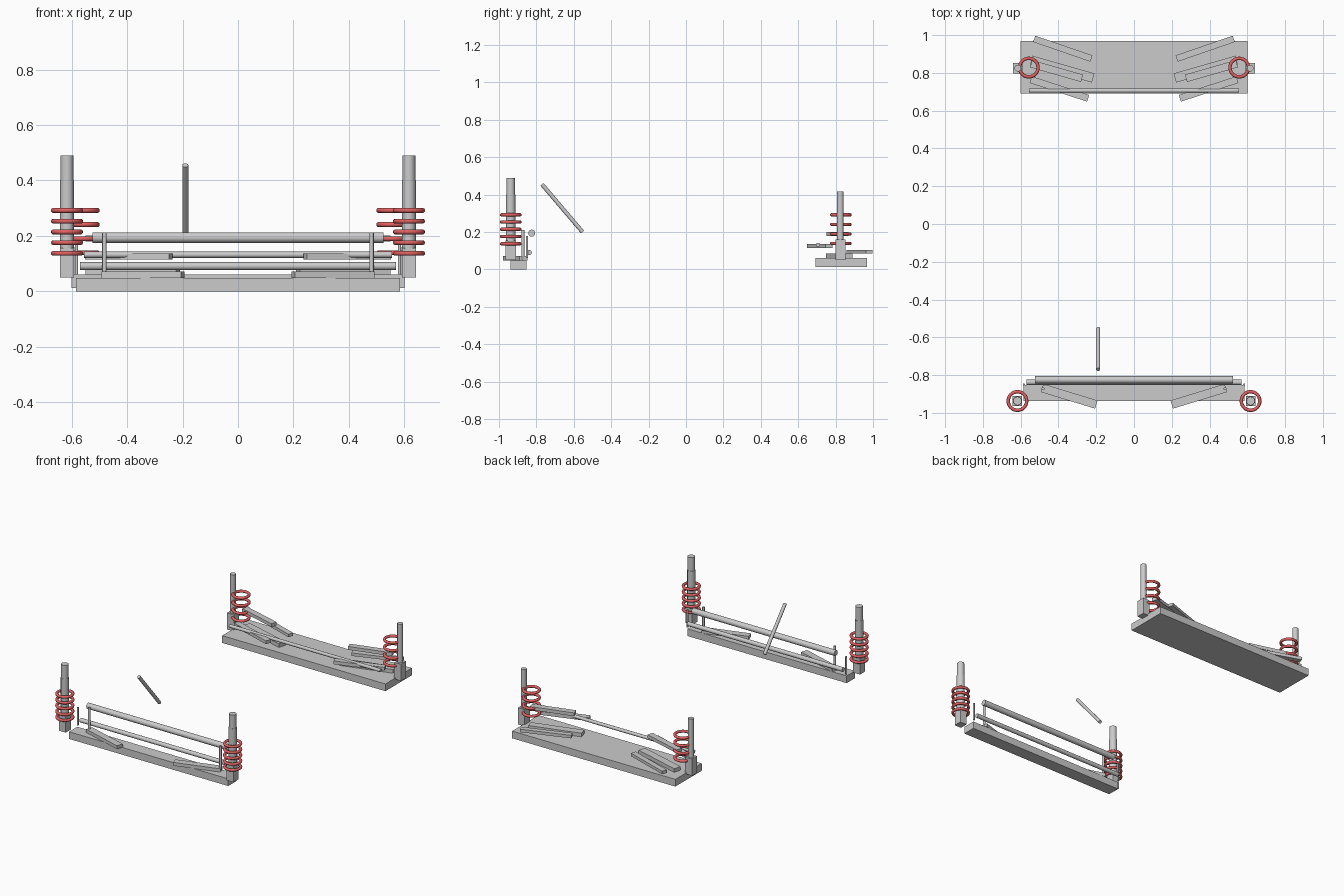
import bpy
from math import radians
from mathutils import Vector

if "Cube" in bpy.data.objects:
    bpy.data.objects.remove(bpy.data.objects["Cube"])

red = bpy.data.materials.new("spring_red")
red.diffuse_color = (0.75, 0.12, 0.12, 1)
red.use_nodes = True
red.node_tree.nodes["Principled BSDF"].inputs["Base Color"].default_value = red.diffuse_color


def box(name, centre, size, turn=0):
    bpy.ops.mesh.primitive_cube_add(size=1, location=centre, rotation=(0, 0, radians(turn)))
    ob = bpy.context.object
    ob.name = name
    ob.scale = size
    return ob


def rod(name, a, b, r, sides=12):
    a, b = Vector(a), Vector(b)
    d = b - a
    bpy.ops.mesh.primitive_cylinder_add(vertices=sides, radius=r, depth=d.length, location=(a + b) / 2)
    ob = bpy.context.object
    ob.name = name
    ob.rotation_euler = d.to_track_quat('Z', 'Y').to_euler()
    bpy.ops.object.shade_smooth_by_angle(angle=radians(35))
    return ob


def spring(name, x, y, z0, z1, count):
    # stack of separate rings
    for i in range(count):
        z = z0 + (z1 - z0) * i / (count - 1)
        bpy.ops.mesh.primitive_torus_add(location=(x, y, z), major_radius=0.049, minor_radius=0.009,
                                         major_segments=32, minor_segments=10)
        ob = bpy.context.object
        ob.name = f"{name}_ring_{i + 1}"
        ob.data.materials.append(red)
        bpy.ops.object.shade_smooth_by_angle(angle=radians(40))


# Subframe plates
box("front_subframe", (0, -0.895, 0.024), (1.17, 0.086, 0.048))
box("rear_subframe", (0, 0.83, 0.036), (1.2, 0.277, 0.048))

# Parts repeated on each side
for s, side in ((-1, "left"), (1, "right")):
    # Front strut, knuckle and spring
    box(f"front_knuckle_{side}", (s * 0.617, -0.937, 0.103), (0.05, 0.054, 0.106))
    rod(f"front_strut_body_{side}", (s * 0.617, -0.937, 0.15), (s * 0.617, -0.937, 0.40), 0.025)
    rod(f"front_strut_rod_{side}", (s * 0.617, -0.937, 0.39), (s * 0.617, -0.937, 0.49), 0.023)
    spring(f"front_spring_{side}", s * 0.617, -0.937, 0.137, 0.292, 5)

    # Front control arm and links
    box(f"front_lower_arm_{side}", (s * 0.343, -0.912, 0.06), (0.30, 0.045, 0.022), s * 17)
    rod(f"front_drop_link_{side}", (s * 0.482, -0.872, 0.05), (s * 0.482, -0.872, 0.212), 0.008)
    rod(f"tie_rod_link_{side}", (s * 0.583, -0.85, 0.06), (s * 0.583, -0.85, 0.178), 0.006)

    # Rear damper, knuckle and spring
    box(f"rear_knuckle_{side}", (s * 0.615, 0.825, 0.105), (0.05, 0.054, 0.11))
    rod(f"rear_damper_{side}", (s * 0.615, 0.825, 0.15), (s * 0.615, 0.825, 0.417), 0.018)
    spring(f"rear_spring_{side}", s * 0.557, 0.828, 0.139, 0.292, 4)

    # Rear arms
    box(f"rear_lower_arm_{side}", (s * 0.38, 0.82, 0.072), (0.34, 0.05, 0.025), s * 16)
    box(f"rear_upper_arm_{side}", (s * 0.41, 0.81, 0.19), (0.28, 0.04, 0.022), s * 16)
    box(f"rear_trailing_arm_{side}", (s * 0.377, 0.928, 0.094), (0.32, 0.035, 0.02), -s * -19)
    box(f"rear_toe_arm_{side}", (s * 0.395, 0.715, 0.125), (0.32, 0.037, 0.022), s * 18)

# Cross bars and steering column
rod("steering_rack", (-0.525, -0.825, 0.194), (0.525, -0.825, 0.194), 0.019, 16)
rod("front_sway_bar", (-0.57, -0.838, 0.091), (0.57, -0.838, 0.091), 0.014)
rod("rear_sway_bar", (-0.555, 0.706, 0.132), (0.555, 0.706, 0.132), 0.011)
rod("steering_column", (-0.19, -0.77, 0.455), (-0.19, -0.553, 0.2), 0.011)
